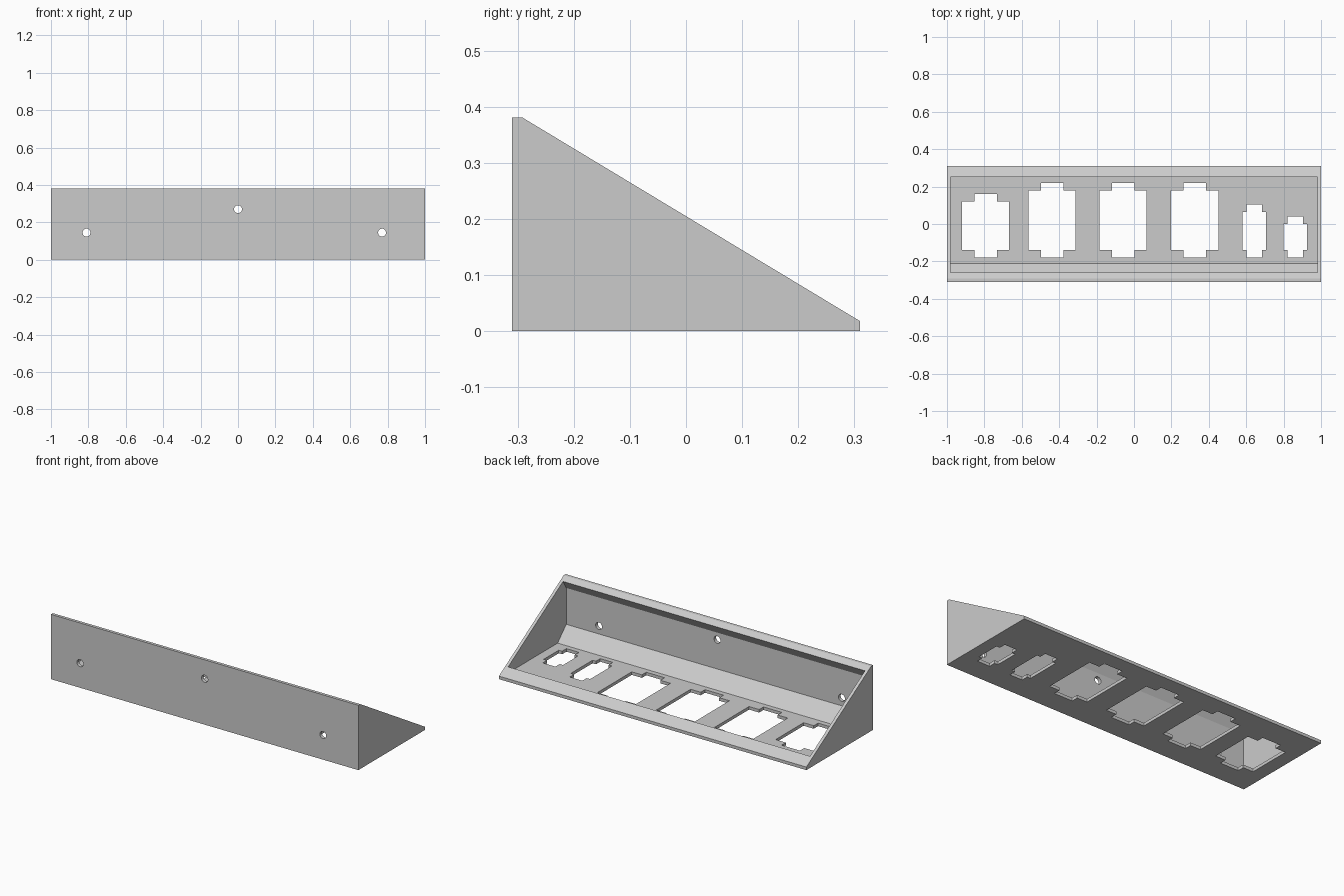
import bpy, bmesh
from mathutils import Vector, Matrix

cube = bpy.data.objects.get("Cube")
if cube:
    bpy.data.objects.remove(cube)

GREY = (0.6, 0.6, 0.6, 1)
mat = bpy.data.materials.new("plain_grey")
mat.use_nodes = True
mat.diffuse_color = GREY
mat.node_tree.nodes["Principled BSDF"].inputs["Base Color"].default_value = GREY


def make_object(name, bm):
    bmesh.ops.recalc_face_normals(bm, faces=bm.faces[:])
    mesh = bpy.data.meshes.new(name)
    bm.to_mesh(mesh)
    bm.free()
    mesh.materials.append(mat)
    obj = bpy.data.objects.new(name, mesh)
    bpy.context.collection.objects.link(obj)
    return obj


def prism(name, points, depth):
    """Closed profile extruded along a depth vector."""
    bm = bmesh.new()
    face = bm.faces.new([bm.verts.new(p) for p in points])
    ext = bmesh.ops.extrude_face_region(bm, geom=[face])
    moved = [v for v in ext["geom"] if isinstance(v, bmesh.types.BMVert)]
    bmesh.ops.translate(bm, verts=moved, vec=Vector(depth))
    return make_object(name, bm)


def side_prism(name, profile, half):
    return prism(name, [(-half, y, z) for y, z in profile], (2 * half, 0, 0))


def cross_cutter(cx, half, tab, y0, y1, step=0.04):
    """Rectangular floor slot with a narrower tab at both ends."""
    right = [(tab, y0), (tab, y0 + step), (half, y0 + step),
             (half, y1 - step), (tab, y1 - step), (tab, y1)]
    left = [(-x, y) for x, y in reversed(right)]
    pts = [(cx + x, y, -0.1) for x, y in right + left]
    return prism("slot_cutter", pts, (0, 0, 0.16))


def screw_cutter(x, z):
    bm = bmesh.new()
    turn = Matrix.Translation((x, -0.3, z)) @ Matrix.Rotation(1.5708, 4, "X")
    bmesh.ops.create_cone(bm, cap_ends=True, segments=32, radius1=0.021,
                          radius2=0.021, depth=0.1, matrix=turn)
    return make_object("screw_hole_cutter", bm)


# Wedge-shaped outer body
holder = side_prism("wedge_holder", [(-0.31, 0), (0.31, 0), (0.31, 0.018),
                                     (-0.292, 0.381), (-0.31, 0.381)], 1.0)

# Open cavity with a chamfer along the wall and an angled upper lip
cutters = [side_prism("cavity_cutter", [(-0.29, 0.098), (-0.21, 0.018), (0.25, 0.018),
                                        (0.25, 0.46), (-0.2, 0.46), (-0.29, 0.312)], 0.982)]

# Floor slots: three tall, one shorter, two small
for cx, top in ((-0.793, 0.16), (-0.438, 0.22), (-0.058, 0.22), (0.325, 0.22)):
    cutters.append(cross_cutter(cx, 0.126, 0.06, -0.18, top))
for cx, top in ((0.643, 0.103), (0.863, 0.04)):
    cutters.append(cross_cutter(cx, 0.063, 0.041, -0.18, top))

# Mounting screw holes in the upright wall
for x, z in ((-0.81, 0.145), (0, 0.27), (0.77, 0.145)):
    cutters.append(screw_cutter(x, z))

for cutter in cutters:
    cutter.hide_render = True
    mod = holder.modifiers.new(cutter.name, "BOOLEAN")
    mod.operation = "DIFFERENCE"
    mod.solver = "EXACT"
    mod.object = cutter

# Bake the cuts, then drop the cutters
bpy.context.view_layer.update()
graph = bpy.context.evaluated_depsgraph_get()
cut_mesh = bpy.data.meshes.new_from_object(holder.evaluated_get(graph))
holder.modifiers.clear()
holder.data = cut_mesh
for cutter in cutters:
    bpy.data.objects.remove(cutter)
